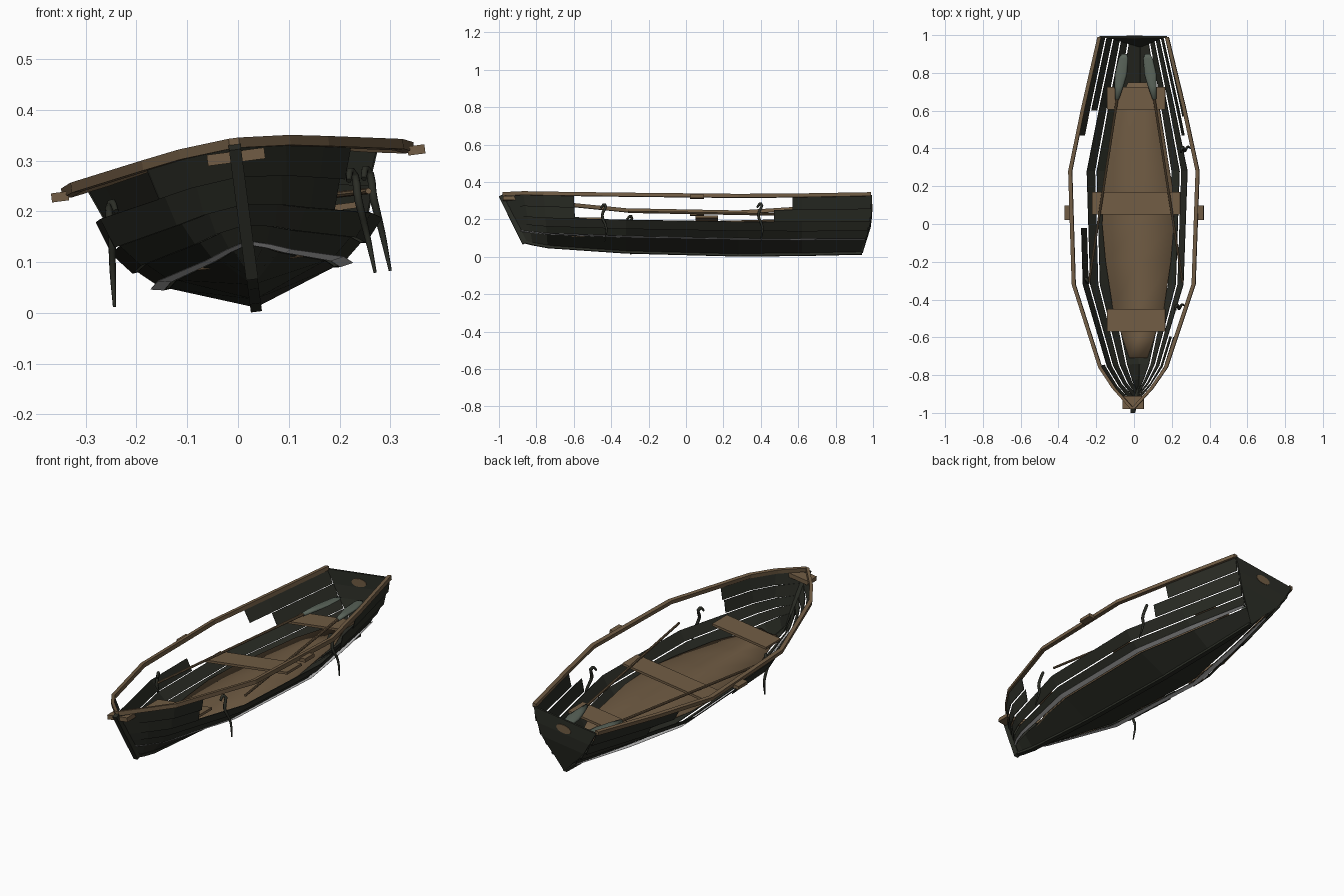
import bpy, bmesh, math
from mathutils import Matrix, Vector

if "Cube" in bpy.data.objects:
    bpy.data.objects.remove(bpy.data.objects["Cube"])

# The whole boat leans a little to one side
LEAN = Matrix.Translation((0.035, 0, 0.012)) @ Matrix.Rotation(math.radians(-7.5), 4, 'Y')


def material(name, rgb):
    m = bpy.data.materials.new(name)
    m.use_nodes = True
    m.diffuse_color = (*rgb, 1)
    m.node_tree.nodes["Principled BSDF"].inputs["Base Color"].default_value = (*rgb, 1)
    return m


DARK = material("weathered dark planks", (0.024, 0.026, 0.019))
WOOD = material("brown wood", (0.165, 0.108, 0.058))
BLADE = material("grey green paint", (0.10, 0.125, 0.10))
PALE = material("pale grey caulking", (0.55, 0.55, 0.55))


def add(name, bm, mat, smooth=False):
    bmesh.ops.recalc_face_normals(bm, faces=bm.faces)
    me = bpy.data.meshes.new(name)
    bm.to_mesh(me)
    bm.free()
    me.materials.append(mat)
    for p in me.polygons:
        p.use_smooth = smooth
    ob = bpy.data.objects.new(name, me)
    bpy.context.collection.objects.link(ob)
    ob.matrix_world = LEAN
    return ob


def box(name, centre, size, mat):
    bm = bmesh.new()
    bmesh.ops.create_cube(bm, size=1, matrix=Matrix.Translation(centre) @ Matrix.Diagonal((*size, 1)))
    return add(name, bm, mat)


def loft(name, rings, mat, closed=False, smooth=False):
    """Skin a row of rings; closed rings get end caps."""
    bm = bmesh.new()
    rows = [[bm.verts.new(p) for p in r] for r in rings]
    n = len(rows[0])
    for a, b in zip(rows, rows[1:]):
        for i in range(n if closed else n - 1):
            j = (i + 1) % n
            bm.faces.new((a[i], a[j], b[j], b[i]))
    if closed:
        bm.faces.new(rows[0])
        bm.faces.new(rows[-1])
    return add(name, bm, mat, smooth)


def thicken(ob, t):
    mod = ob.modifiers.new("thickness", 'SOLIDIFY')
    mod.thickness = t
    mod.offset = 0


def beam(name, path, side, up, mat):
    """Rectangular bar along a path."""
    s, u = Vector(side), Vector(up)
    rings = [[Vector(p) + s + u, Vector(p) - s + u, Vector(p) - s - u, Vector(p) + s - u] for p in path]
    return loft(name, rings, mat, True)


# Hull stations: y, half width, keel z, sheer z, fullness, end rake
STATIONS = [
    (-0.98, 0.008, 0.07, 0.322, 0.0, 0.12),
    (-0.87, 0.10, 0.06, 0.314, 0.05, 0.05),
    (-0.76, 0.175, 0.045, 0.302, 0.28, 0.02),
    (-0.32, 0.32, 0.016, 0.277, 0.9, 0),
    (0.28, 0.34, 0.0, 0.268, 1.0, 0),
    (0.62, 0.268, 0.003, 0.28, 0.65, 0),
    (0.99, 0.18, 0.01, 0.298, 0.1, -0.05),
]
SHARP = (0, 0.27, 0.47, 0.66, 0.83, 1)
FULL = (0, 0.48, 0.65, 0.79, 0.88, 1)
RISE = (0, 0.22, 0.37, 0.53, 0.75, 1)


def seam_at_station(st, k):
    y, w, keel, sheer, full, rake = st
    x = w * (SHARP[k] + (FULL[k] - SHARP[k]) * full)
    return Vector((x, y + rake * max(0, 1 - RISE[k] * (1 if rake > 0 else 1.6)), keel + (sheer - keel) * RISE[k]))


def seam(k, y):
    """Point on plank seam k at nominal length position y."""
    for a, b in zip(STATIONS, STATIONS[1:]):
        if y <= b[0]:
            break
    t = (y - a[0]) / (b[0] - a[0])
    return seam_at_station(a, k).lerp(seam_at_station(b, k), t)


BOW, STERN = STATIONS[0][0], STATIONS[-1][0]


def run(y0, y1):
    return [y0] + [s[0] for s in STATIONS if y0 < s[0] < y1] + [y1]


def flip(p, side):
    return Vector((p[0] * side, p[1], p[2]))


def strap(name, side, x, y):
    """Hanging curved strap that tapers to its lower end."""
    cu = bpy.data.curves.new(name, 'CURVE')
    cu.dimensions = '3D'
    cu.bevel_depth = 0.008
    cu.bevel_resolution = 1
    cu.resolution_u = 4
    cu.use_fill_caps = True
    sp = cu.splines.new('BEZIER')
    pts = ((-0.008, -0.016, 0.222, 0.7), (0.0, 0.006, 0.24, 1), (0.006, -0.008, 0.18, 1),
           (0.014, 0.014, 0.11, 0.8), (0.02, 0.004, 0.036, 0.4))
    sp.bezier_points.add(len(pts) - 1)
    for bp, (dx, dy, z, r) in zip(sp.bezier_points, pts):
        bp.co = (side * (x + dx), y + dy, z)
        bp.radius = r
        bp.handle_left_type = bp.handle_right_type = 'AUTO'
    cu.materials.append(DARK)
    ob = bpy.data.objects.new(name, cu)
    bpy.context.collection.objects.link(ob)
    ob.matrix_world = LEAN


# Overlapping planks; the upper two rows are broken away amidships
for side, label in ((1, "left"), (-1, "right")):
    whole = [(BOW, STERN)]
    if side > 0:
        upper, top = [(BOW, -0.6), (0.47, STERN)], [(BOW, -0.6), (0.57, STERN)]
    else:
        upper, top = [(BOW, -0.02), (0.6, STERN)], [(BOW, -0.75), (0.47, STERN)]
    for k, spans in enumerate((whole, whole, whole, upper, top)):
        for y0, y1 in spans:
            rings = []
            for y in run(y0, y1):
                low, high = seam(k, y), seam(k + 1, y)
                if k:
                    low.x += min(0.010, low.x * 0.2)
                    low.z -= 0.002
                rings.append([flip(low, side), flip(high, side)])
            thicken(loft(f"{label}_plank_{k + 1}", rings, DARK), 0.003)

    # Pale ledge outside the lowest plank joint
    rings = []
    for y in run(BOW, STERN):
        p = seam(1, y)
        inner, outer = min(0.012, p.x * 0.24), min(0.038, 0.010 + p.x * 0.28)
        rings.append([flip(p + Vector((inner, 0, -0.003)), side), flip(p + Vector((outer, 0, 0.002)), side)])
    thicken(loft(f"{label}_caulking", rings, PALE), 0.001)

    # Gunwale rail and its rowlock block
    rail = [flip(seam(5, y), side) + Vector((0, 0, 0.003)) for y in run(BOW, STERN)]
    rail[0].x = 0
    beam(f"{label}_gunwale", rail, (0.010, 0, 0), (0, 0, 0.010), WOOD)
    box(f"{label}_rowlock_block", (side * 0.354, 0.06, 0.265), (0.034, 0.075, 0.018), WOOD)

    # Oar with round shaft and flattened blade
    tip, end = Vector((side * 0.25, -0.31, 0.197)), Vector((side * 0.062, 0.90, 0.2))
    across = Vector((1, 0, 0))

    def ring(t, a, b):
        c = tip.lerp(end, t)
        return [c + across * a * math.cos(q * math.pi / 4) + Vector((0, 0, b * math.sin(q * math.pi / 4)))
                for q in range(8)]

    loft(f"{label}_oar_shaft", [ring(0, 0.006, 0.006), ring(0.84, 0.007, 0.007)], WOOD, True)
    loft(f"{label}_oar_blade", [ring(t, a, b) for t, a, b in (
        (0.80, 0.010, 0.010), (0.86, 0.024, 0.010), (0.91, 0.033, 0.007),
        (0.98, 0.026, 0.005), (1.0, 0.014, 0.004))], BLADE, True, True)

# Three straps, two of them on the higher side
strap("left_front_strap", 1, 0.222, -0.44)
strap("left_rear_strap", 1, 0.252, 0.395)
strap("right_front_strap", -1, 0.256, -0.30)

# Transom with a round worn patch
rings = [[flip(seam(k, STERN), -1), seam(k, STERN)] for k in range(1, 6)]
foot = seam(0, STERN)
rings.insert(0, [foot - Vector((0.006, 0, 0)), foot + Vector((0.006, 0, 0))])
thicken(loft("transom", rings, DARK), 0.010)
bm = bmesh.new()
bmesh.ops.create_cone(bm, cap_ends=True, segments=16, radius1=0.042, radius2=0.042, depth=0.014,
                      matrix=Matrix.Translation((0, STERN, 0.25)) @ Matrix.Diagonal((1, 1, 0.5, 1))
                      @ Matrix.Rotation(math.pi / 2, 4, 'X'))
add("transom_patch", bm, WOOD)

# Stem post and keel
beam("stem", [(0, -0.862, 0.06), (0, -0.988, 0.318)], (0.012, 0, 0), (0, 0.012, 0.006), DARK)
keel = [Vector((0, p.y, p.z - 0.003)) for p in (seam(0, y) for y in run(BOW, STERN))]
beam("keel", keel, (0.011, 0, 0), (0, 0, 0.007), DARK)

# Floor boards, slightly dished: y, half width, edge height
FLOOR = ((-0.71, 0.048, 0.092), (-0.6, 0.086, 0.088), (-0.45, 0.136, 0.09), (-0.2, 0.174, 0.096),
         (0.0, 0.192, 0.1), (0.2, 0.183, 0.1), (0.6, 0.115, 0.1), (0.75, 0.055, 0.1))
rings = [[(-w, y, z), (0, y, z - 0.006), (w, y, z)] for y, w, z in FLOOR]
thicken(loft("floor", rings, WOOD, smooth=True), 0.006)

# Seats and bow block
box("front_seat", (0, -0.51, 0.172), (0.31, 0.12, 0.012), WOOD)
box("middle_seat", (0, 0.11, 0.173), (0.47, 0.12, 0.012), WOOD)
box("rear_seat", (0, 0.665, 0.172), (0.31, 0.12, 0.012), WOOD)
box("bow_block", (0, -0.945, 0.298), (0.114, 0.068, 0.022), WOOD)
